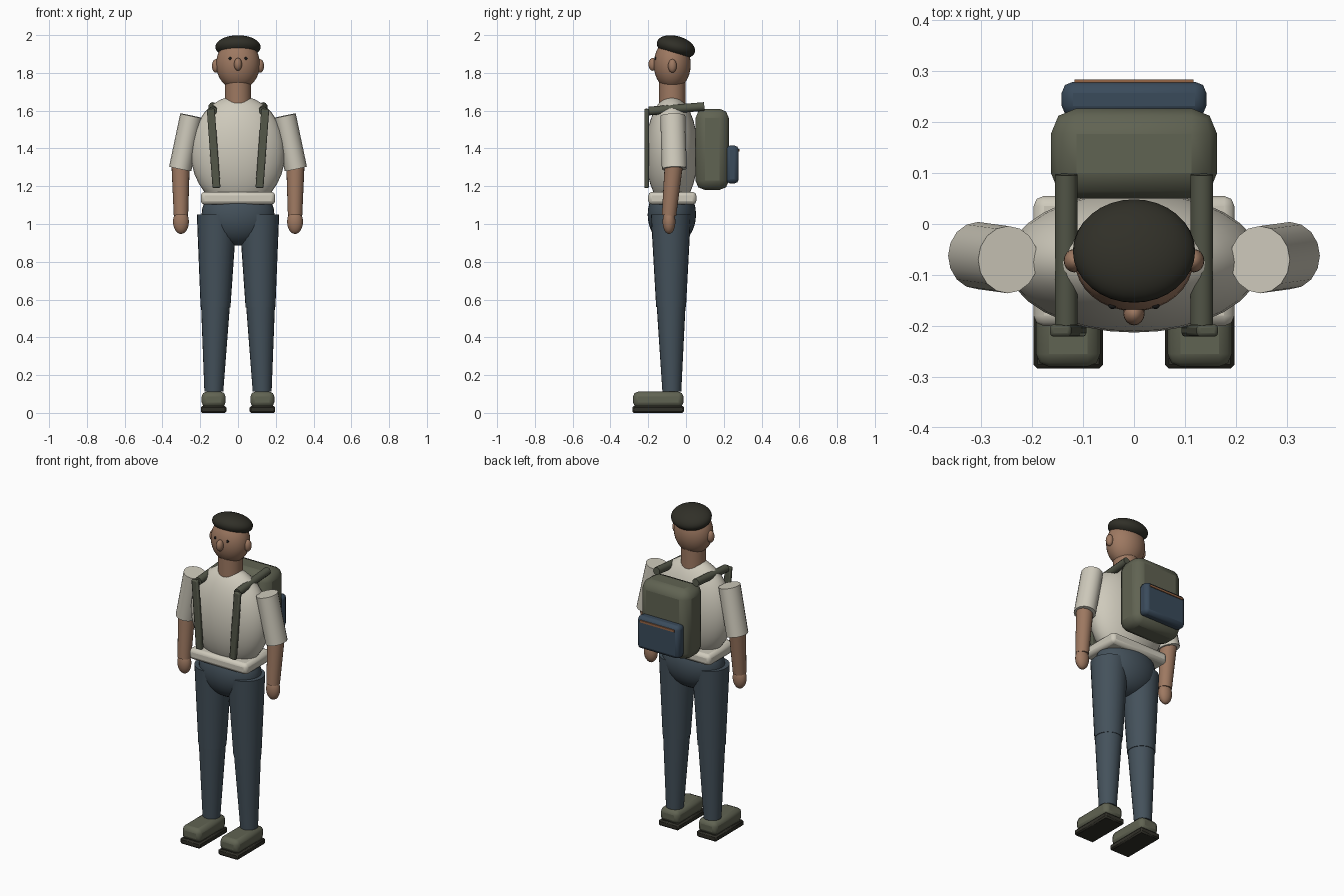
import bpy
from math import radians
from mathutils import Vector, Matrix

if "Cube" in bpy.data.objects:
    bpy.data.objects.remove(bpy.data.objects["Cube"])


def make_mat(name, rgb):
    m = bpy.data.materials.new(name)
    m.diffuse_color = (*rgb, 1)
    m.use_nodes = True
    m.node_tree.nodes["Principled BSDF"].inputs["Base Color"].default_value = m.diffuse_color
    return m


SKIN = make_mat("skin", (0.34, 0.19, 0.12))
SHIRT = make_mat("shirt_cream", (0.62, 0.59, 0.50))
DENIM = make_mat("denim", (0.058, 0.083, 0.105))
NAVY = make_mat("navy", (0.042, 0.070, 0.105))
OLIVE = make_mat("olive", (0.118, 0.125, 0.085))
STRAP = make_mat("dark_olive", (0.088, 0.095, 0.066))
DARK = make_mat("near_black", (0.030, 0.029, 0.021))
TAN = make_mat("tan_trim", (0.30, 0.13, 0.06))
EYE = make_mat("eye_black", (0.01, 0.01, 0.01))


def finish(ob, name, mat, angle=35):
    ob.name = name
    ob.data.materials.append(mat)
    bpy.ops.object.shade_smooth_by_angle(angle=radians(angle))
    return ob


def ball(name, mat, loc, radii, tilt=0, seg=32, rings=16):
    bpy.ops.mesh.primitive_uv_sphere_add(segments=seg, ring_count=rings, location=loc,
                                         rotation=(tilt, 0, 0))
    ob = bpy.context.object
    ob.scale = radii
    return finish(ob, name, mat, 50)


def box(name, mat, lo, hi, bevel=0.0, seg=2, angle=20):
    """Bevelled box between two corners."""
    lo, hi = Vector(lo), Vector(hi)
    bpy.ops.mesh.primitive_cube_add(size=1, location=(lo + hi) / 2)
    ob = bpy.context.object
    ob.data.transform(Matrix.Diagonal((*(hi - lo), 1)))
    if bevel:
        mod = ob.modifiers.new("bevel", 'BEVEL')
        mod.width, mod.segments = bevel, seg
    return finish(ob, name, mat, angle)


def limb(name, mat, p0, p1, r0, r1, depth_scale=1.0, seg=20):
    """Tapered capped cylinder from p0 to p1."""
    p0, p1 = Vector(p0), Vector(p1)
    d = p1 - p0
    bpy.ops.mesh.primitive_cone_add(vertices=seg, radius1=r0, radius2=r1, depth=d.length)
    ob = bpy.context.object
    rot = Vector((0, 0, 1)).rotation_difference(d).to_matrix().to_4x4()
    ob.data.transform(rot @ Matrix.Diagonal((1, depth_scale, 1, 1)))
    ob.location = (p0 + p1) / 2
    return finish(ob, name, mat, 50)


# Head, neck and face
limb("neck", SKIN, (0, -0.073, 1.60), (0, -0.073, 1.76), 0.07, 0.07, seg=24)
ball("head", SKIN, (0, -0.073, 1.845), (0.116, 0.098, 0.135))
ball("hair", DARK, (0, -0.053, 1.937), (0.12, 0.104, 0.058), radians(-15))
ball("nose", SKIN, (0, -0.175, 1.845), (0.021, 0.024, 0.034), seg=16, rings=10)

# Torso, shirt hem and hips
ball("torso", SHIRT, (0, -0.075, 1.38), (0.25, 0.138, 0.30))
box("shirt_hem", SHIRT, (-0.197, -0.20, 1.103), (0.197, 0.055, 1.17), 0.02)
ball("hips", DENIM, (0, -0.075, 1.05), (0.193, 0.128, 0.165))

# Backpack
box("backpack", OLIVE, (-0.163, 0.05, 1.18), (0.163, 0.227, 1.61), 0.05)
box("backpack_pocket", NAVY, (-0.142, 0.21, 1.215), (0.142, 0.279, 1.415), 0.022)
box("pocket_trim", TAN, (-0.117, 0.276, 1.383), (0.117, 0.284, 1.396))

for side, s in (("left", 1), ("right", -1)):
    # Face details
    ball(side + "_ear", SKIN, (s * 0.117, -0.072, 1.837), (0.021, 0.023, 0.036), seg=16, rings=10)
    ball(side + "_eye", EYE, (s * 0.042, -0.161, 1.876), (0.008, 0.006, 0.008), seg=10, rings=6)

    # Arm
    limb(side + "_sleeve", SHIRT, (s * 0.306, -0.062, 1.292), (s * 0.247, -0.07, 1.573),
         0.060, 0.060, 1.1, 16)
    limb(side + "_forearm", SKIN, (s * 0.302, -0.09, 1.045), (s * 0.304, -0.063, 1.33),
         0.038, 0.049)
    ball(side + "_hand", SKIN, (s * 0.302, -0.09, 1.012), (0.042, 0.034, 0.065), seg=20, rings=12)

    # Leg
    limb(side + "_thigh", DENIM, (s * 0.119, -0.079, 0.56), (s * 0.112, -0.080, 1.05),
         0.079, 0.106, seg=24)
    limb(side + "_shin", DENIM, (s * 0.128, -0.075, 0.113), (s * 0.119, -0.079, 0.58),
         0.050, 0.077, seg=24)

    # Shoe
    x0, x1 = sorted((s * 0.061, s * 0.197))
    box(side + "_sole", DARK, (x0, -0.284, 0), (x1, -0.010, 0.036), 0.008, 1)
    box(side + "_shoe", OLIVE, (x0 + 0.005, -0.280, 0.03), (x1 - 0.005, -0.014, 0.112), 0.025)

    # Shoulder strap: bar over the shoulder and a slanted band down the chest
    limb(side + "_shoulder_strap", STRAP, (s * 0.133, -0.197, 1.598), (s * 0.133, 0.097, 1.622),
         0.023, 0.023, seg=10)
    band = box(side + "_chest_strap", STRAP, (-0.021, -0.012, -0.21), (0.021, 0.012, 0.21), 0.007)
    band.location = (s * 0.129, -0.209, 1.400)
    band.rotation_euler = (0, s * radians(4.2), 0)
